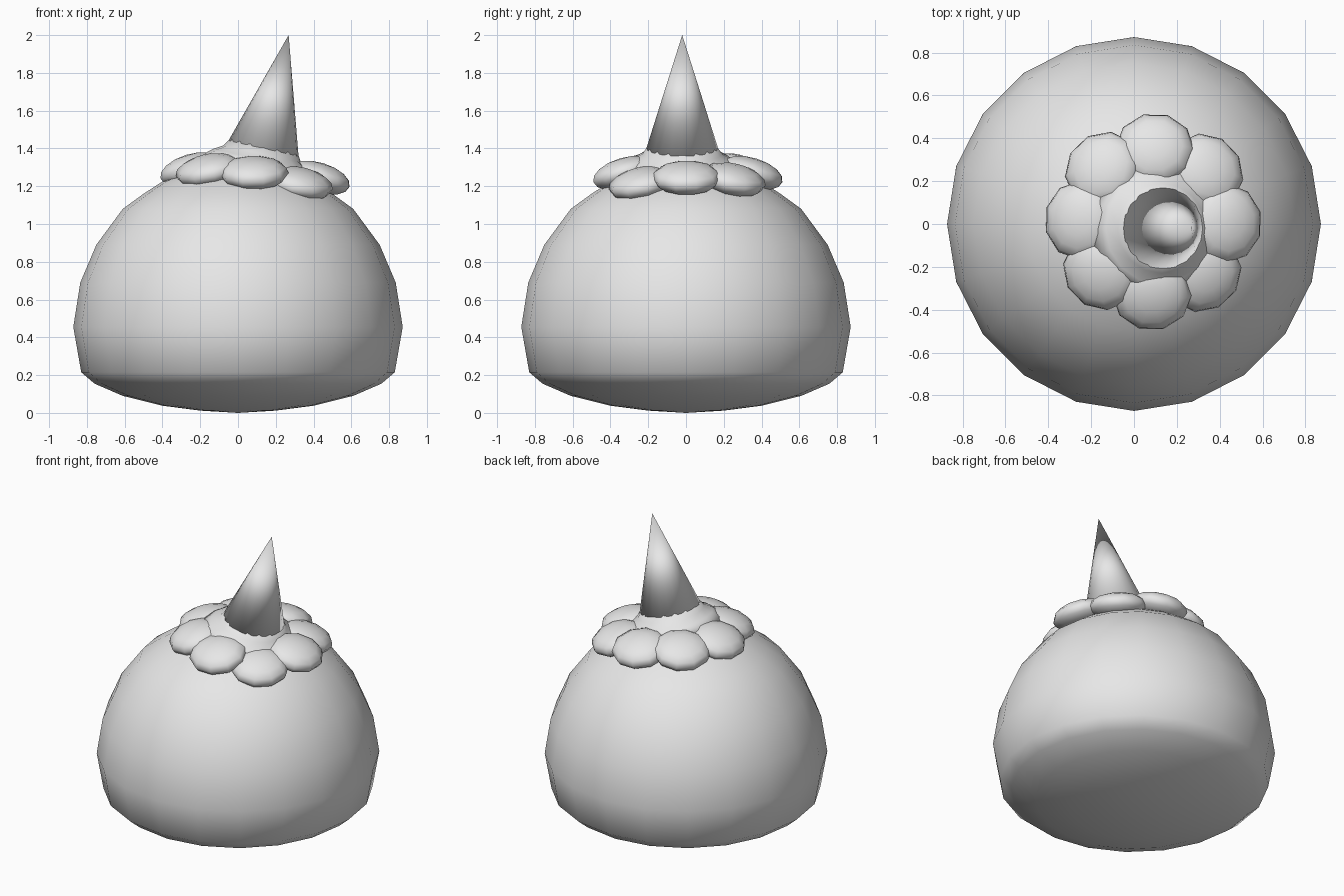
import bpy, bmesh, math
from mathutils import Matrix, Vector

if "Cube" in bpy.data.objects:
    bpy.data.objects.remove(bpy.data.objects["Cube"])

grey = bpy.data.materials.new("plain grey")
grey.diffuse_color = (0.8, 0.8, 0.8, 1)
grey.use_nodes = True
grey.node_tree.nodes["Principled BSDF"].inputs["Base Color"].default_value = grey.diffuse_color


def finish(bm, name):
    bmesh.ops.recalc_face_normals(bm, faces=bm.faces)
    for f in bm.faces:
        f.smooth = True
    me = bpy.data.meshes.new(name)
    bm.to_mesh(me)
    bm.free()
    me.materials.append(grey)
    ob = bpy.data.objects.new(name, me)
    bpy.context.collection.objects.link(ob)
    return ob


def lathe(name, profile, sides):
    bm = bmesh.new()
    vs = [bm.verts.new((r, 0, z)) for r, z in profile]
    es = [bm.edges.new(p) for p in zip(vs, vs[1:])]
    bmesh.ops.spin(bm, geom=vs + es, axis=(0, 0, 1), cent=(0, 0, 0),
                   steps=sides, angle=math.tau)
    bmesh.ops.remove_doubles(bm, verts=bm.verts, dist=0.0005)
    return finish(bm, name)


# Domed body with a shallow rounded underside
lathe("body", [(0, 0), (0.2, 0.012), (0.4, 0.038), (0.61, 0.09), (0.76, 0.155),
               (0.83, 0.215), (0.872, 0.455), (0.835, 0.69), (0.75, 0.89),
               (0.61, 1.08), (0.5, 1.16), (0.4, 1.225), (0.2, 1.305), (0, 1.33)], 20)

# Ring of drooping petals, lower towards +x
heights = [1.245, 1.235, 1.27, 1.285, 1.29, 1.285, 1.27, 1.215]
for i, z in enumerate(heights):
    a = i * math.tau / 8 - 0.02
    bm = bmesh.new()
    bmesh.ops.create_uvsphere(bm, u_segments=10, v_segments=8, radius=1)
    m = (Matrix.Translation((0.09 + 0.34 * math.cos(a), 0.01 + 0.34 * math.sin(a), z))
         @ Matrix.Rotation(a, 4, 'Z') @ Matrix.Rotation(math.radians(17), 4, 'Y')
         @ Matrix.Diagonal((0.175, 0.185, 0.08, 1)))
    bmesh.ops.transform(bm, matrix=m, verts=bm.verts)
    finish(bm, f"petal_{i + 1}")

# Leaning horn and the collar it sits on
lean = Matrix.Translation((0.135, -0.02, 1.4)) @ Matrix.Rotation(math.radians(12.5), 4, 'Y')
collar = lathe("collar", [(0, -0.12), (0.33, -0.12), (0.26, -0.06), (0.21, -0.03),
                          (0.185, 0.01), (0, 0.01)], 16)
collar.matrix_world = lean
horn = lathe("horn", [(0, 0), (0.19, 0), (0, 0.615)], 20)
horn.matrix_world = lean
